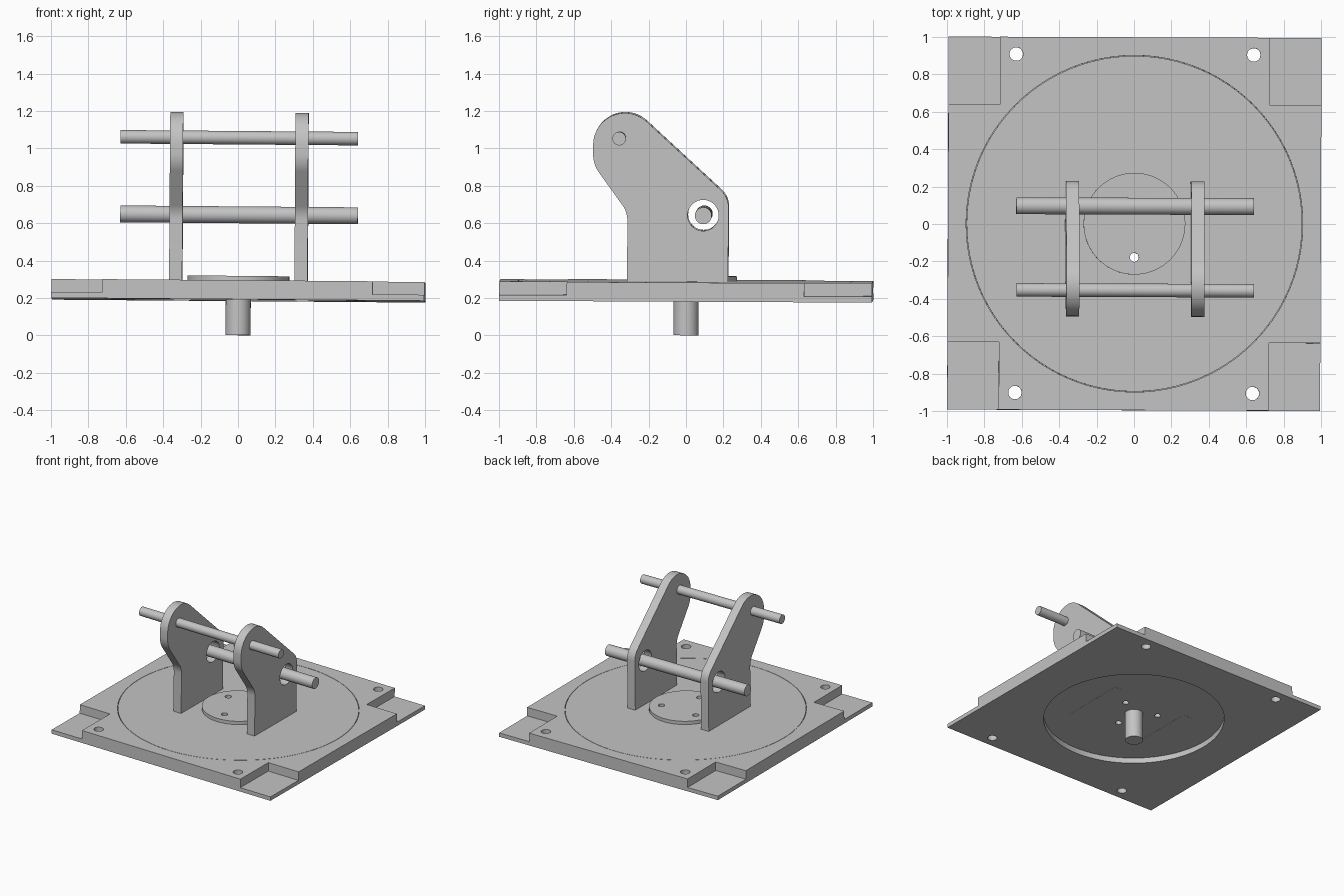
import bpy
import bmesh
from math import cos, sin, pi, radians
from mathutils import Matrix, Euler

cube = bpy.data.objects.get("Cube")
if cube:
    bpy.data.objects.remove(cube, do_unlink=True)

# Single plain grey finish
grey = bpy.data.materials.new("plain grey")
grey.use_nodes = True
colour = (0.55, 0.55, 0.55, 1)
grey.diffuse_color = colour
grey.node_tree.nodes["Principled BSDF"].inputs["Base Color"].default_value = colour

parts = []


def add(name, bm, keep=True):
    bmesh.ops.recalc_face_normals(bm, faces=bm.faces)
    mesh = bpy.data.meshes.new(name)
    bm.to_mesh(mesh)
    bm.free()
    obj = bpy.data.objects.new(name, mesh)
    bpy.context.collection.objects.link(obj)
    if keep:
        mesh.materials.append(grey)
        parts.append(obj)
    return obj


def box(name, lo, hi, keep=True):
    bm = bmesh.new()
    size = [b - a for a, b in zip(lo, hi)]
    mid = [(a + b) / 2 for a, b in zip(lo, hi)]
    bmesh.ops.create_cube(bm, size=1, matrix=Matrix.Translation(mid) @ Matrix.Diagonal((*size, 1)))
    return add(name, bm, keep)


def rod(name, centre, radius, length, axis="Z", keep=True, sides=48):
    bm = bmesh.new()
    turn = Matrix.Rotation(pi / 2, 4, "Y") if axis == "X" else Matrix.Identity(4)
    bmesh.ops.create_cone(bm, cap_ends=True, segments=sides, radius1=radius, radius2=radius,
                          depth=length, matrix=Matrix.Translation(centre) @ turn)
    return add(name, bm, keep)


def upright(name, radius, bottom, top, x=0, y=0, keep=True, sides=48):
    return rod(name, (x, y, (bottom + top) / 2), radius, top - bottom, "Z", keep, sides)


def cut(obj, cutter):
    mod = obj.modifiers.new("cut", "BOOLEAN")
    mod.operation = "DIFFERENCE"
    mod.solver = "EXACT"
    mod.object = cutter
    cutter.hide_render = True
    bpy.context.view_layer.objects.active = obj
    bpy.ops.object.modifier_apply(modifier=mod.name)
    bpy.data.objects.remove(cutter, do_unlink=True)


def arc(y, z, radius, start, end, steps):
    angles = [radians(start + (end - start) * i / steps) for i in range(steps + 1)]
    return [(y + radius * cos(a), z + radius * sin(a)) for a in angles]


BASE, TOP, LEDGE, FLOOR = 0.188, 0.29, 0.22, 0.232

# Square base plate: stepped corners, mounting holes, stepped round opening
plate = box("base_plate", (-0.997, -0.997, BASE), (0.997, 0.997, TOP))
for sx in (-1, 1):
    for sy in (-1, 1):
        xs, ys = sorted((0.722 * sx, 1.2 * sx)), sorted((0.635 * sy, 1.2 * sy))
        cut(plate, box("corner_cutter", (xs[0], ys[0], LEDGE), (xs[1], ys[1], 0.5), False))
        cut(plate, upright("hole_cutter", 0.036, 0.1, 0.5, 0.635 * sx, 0.905 * sy, False, 32))
cut(plate, upright("lower_opening_cutter", 0.68, 0.1, 0.26, keep=False, sides=96))
cut(plate, upright("seat_cutter", 0.9, FLOOR, 0.5, keep=False, sides=96))

# Turning disc and hub, pierced by three bolt holes
disc = upright("turning_disc", 0.897, FLOOR, TOP, sides=96)
hub = upright("hub_plate", 0.272, TOP - 0.002, 0.317, sides=64)
for obj in (disc, hub):
    for i in range(3):
        a = radians(-90 + 120 * i)
        cut(obj, upright("bolt_cutter", 0.024, 0.1, 0.5, 0.18 * cos(a), 0.18 * sin(a), False, 24))
upright("pivot_pin", 0.067, 0.001, 0.25)

# Pair of side brackets, extruded from one rounded outline
outline = [(-0.315, FLOOR - 0.001), (0.225, FLOOR - 0.001)]
outline += arc(0.105, 0.69, 0.12, 0, 47, 8)
outline += arc(-0.33, 1.02, 0.17, 47, 180, 20)
outline += arc(-0.33, 0.97, 0.17, 180, 213, 6)
outline += arc(-0.455, 0.615, 0.14, 33, 0, 6)
for side, x in (("right", -0.335), ("left", 0.335)):
    bm = bmesh.new()
    face = bm.faces.new([bm.verts.new((x - 0.035, y, z)) for y, z in outline])
    grown = bmesh.ops.extrude_face_region(bm, geom=[face])["geom"]
    bmesh.ops.translate(bm, vec=(0.07, 0, 0),
                        verts=[v for v in grown if isinstance(v, bmesh.types.BMVert)])
    bracket = add(side + "_bracket", bm)
    cut(bracket, rod("bore_cutter", (x, 0.09, 0.645), 0.083, 0.3, "X", False))

# Cross rods
rod("upper_rod", (0, -0.36, 1.055), 0.036, 1.27, "X")
rod("lower_rod", (0, 0.092, 0.645), 0.045, 1.27, "X")

# The whole assembly leans very slightly
lean = Euler((-0.005, 0.008, -0.004)).to_matrix().to_4x4()
bpy.ops.object.select_all(action="DESELECT")
for obj in parts:
    obj.data.transform(lean)
    obj.select_set(True)
bpy.context.view_layer.objects.active = plate
bpy.ops.object.shade_smooth_by_angle(angle=radians(30))
